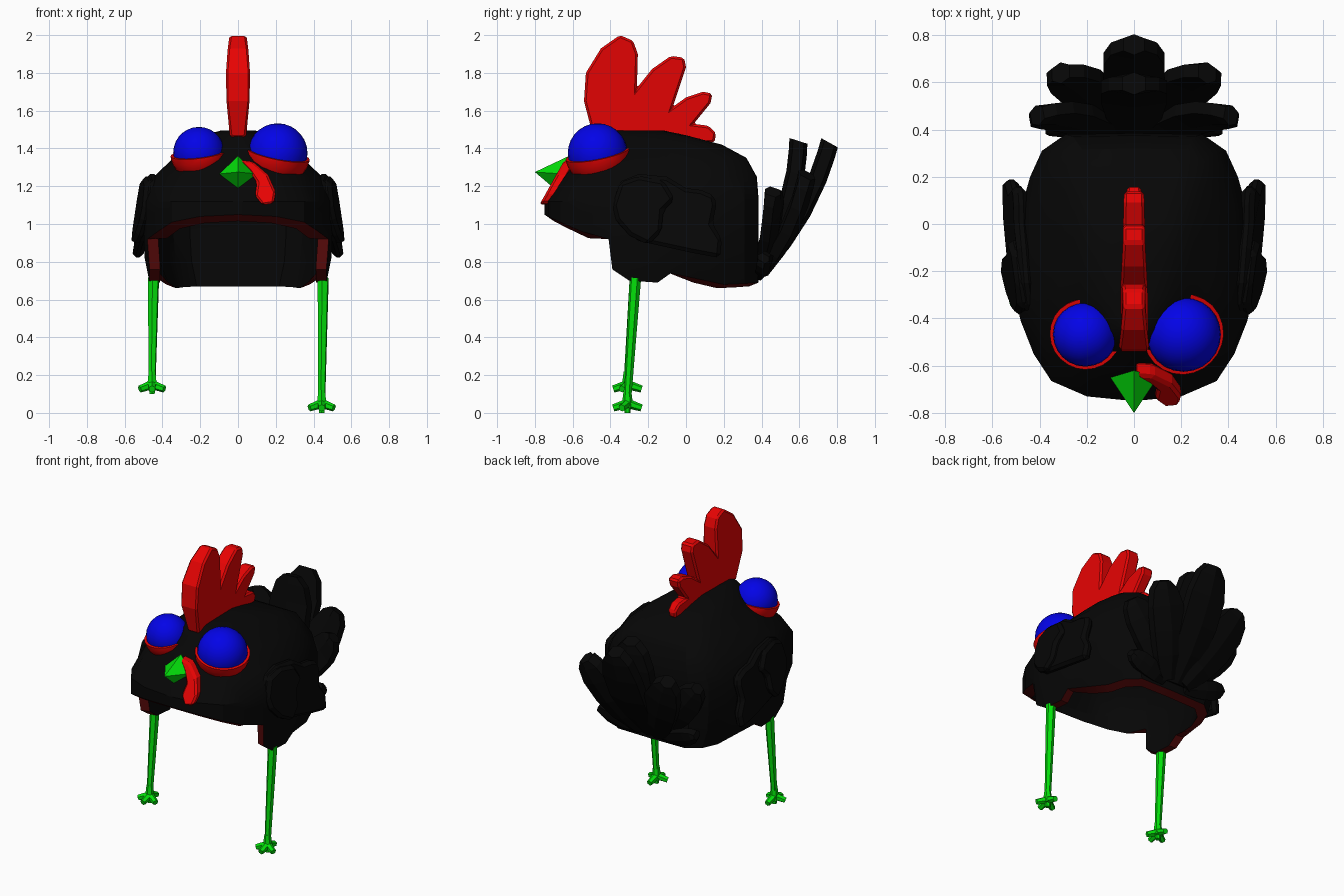
import bpy, bmesh, math
from mathutils import Vector

if "Cube" in bpy.data.objects:
    bpy.data.objects.remove(bpy.data.objects["Cube"], do_unlink=True)


def material(name, r, g, b):
    m = bpy.data.materials.new(name)
    m.use_nodes = True
    m.diffuse_color = (r, g, b, 1)
    m.node_tree.nodes["Principled BSDF"].inputs["Base Color"].default_value = (r, g, b, 1)
    return m


BLACK = material("black", .002, .002, .002)
RED = material("red", .8, .001, .001)
DARK_RED = material("dark_red", .1, .003, .003)
GREEN = material("green", .001, .75, .003)
BLUE = material("blue", .001, .001, .8)


def finish(name, bm, *mats, smooth=None, bevel=0):
    bmesh.ops.recalc_face_normals(bm, faces=bm.faces)
    mesh = bpy.data.meshes.new(name)
    bm.to_mesh(mesh)
    bm.free()
    ob = bpy.data.objects.new(name, mesh)
    bpy.context.collection.objects.link(ob)
    for m in mats:
        mesh.materials.append(m)
    if bevel:
        mod = ob.modifiers.new("bevel", "BEVEL")
        mod.width, mod.segments, mod.limit_method = bevel, 1, "ANGLE"
    if smooth:
        bpy.ops.object.select_all(action="DESELECT")
        ob.select_set(True)
        bpy.context.view_layer.objects.active = ob
        bpy.ops.object.shade_smooth_by_angle(angle=math.radians(smooth))


def loft(bm, rings):
    """Skin a list of point rings, cap both ends, return the side faces by band."""
    rings = [[bm.verts.new(p) for p in ring] for ring in rings]
    bands = []
    for a, b in zip(rings, rings[1:]):
        bands.append([bm.faces.new((a[i - 1], a[i], b[i], b[i - 1])) for i in range(len(a))])
    bm.faces.new(rings[0])
    bm.faces.new(rings[-1])
    return bands


def plate(name, outline, place, mat, bevel=.012):
    """Closed slab: place(u, v, side) puts each outline point on side -1 or 1."""
    bm = bmesh.new()
    loft(bm, [[place(u, v, s) for u, v in outline] for s in (-1, 1)])
    finish(name, bm, mat, bevel=bevel)


def add_tube(bm, p, q, r1, r2, sides=6):
    p, q = Vector(p), Vector(q)
    rot = (q - p).to_track_quat("Z", "Y").to_matrix().to_4x4()
    rot.translation = (p + q) / 2
    bmesh.ops.create_cone(bm, cap_ends=True, segments=sides, radius1=r1, radius2=r2,
                          depth=(q - p).length, matrix=rot)


# Body: hollow shell, plan points are (y, half width, height of the lower edge)
FRONT, BACK, WAIST = -.75, .385, 1.12
half = [(FRONT, 0, 1.05), (-.73, .2, 1.04), (-.665, .35, 1.01), (-.55, .425, .96),
        (-.41, .48, .92), (-.39, .485, .76), (-.3, .5, .7), (-.15, .5, .69),
        (-.08, .495, .74), (.06, .48, .71), (.2, .44, .68), (.31, .39, .685),
        (.38, .29, .69), (BACK, 0, .69)]
plan = half + [(y, -x, z) for y, x, z in half[-2:0:-1]]
# Upper rings: height, width scale, front y, back y
upper = [(WAIST, 1, -.75, .385), (1.25, .89, -.66, .375), (1.35, .76, -.575, .32),
         (1.42, .6, -.515, .19), (1.47, .44, -.48, 0), (1.495, .22, -.44, -.12)]
MID = (FRONT + BACK) / 2


def shell(inner):
    """Rings from the lower edge to the crown, outside or one wall thickness inside."""
    kx, ky, lift = (.88, .91, .05) if inner else (1, 1, 0)
    rings = []
    for t in (0, .3, .65):
        ring = []
        for y, x, low in plan:
            if inner:
                low -= .035 if y < -.5 else .02 if y > 0 else 0
            z = low + (WAIST - low) * t
            tuck = (.8 if y > 0 else .4) * max(0, .85 - z)
            ring.append((x * kx * (1 - tuck), MID + (y - MID) * ky, z))
        rings.append(ring)
    for z, w, y0, y1 in upper:
        ring = []
        for y, x, low in plan:
            along = (y - FRONT) / (BACK - FRONT)
            pinch = 2.2 * max(0, z - 1.25) * (1 - along)  # narrow brow between the eyes
            yy = y0 + along * (y1 - y0)
            ring.append((x * w * kx * (1 - pinch), MID + (yy - MID) * ky, z - lift))
        rings.append(ring)
    return rings


bm = bmesh.new()
outside = shell(False)
bands = loft(bm, outside[::-1] + shell(True))
for f in bands[len(outside) - 1]:
    f.material_index = 1
finish("body_shell", bm, BLACK, DARK_RED, smooth=30)

# Comb, thinner toward the back, the root and the top
comb = [(-.49, 1.46), (-.54, 1.65), (-.53, 1.8), (-.45, 1.93), (-.35, 2), (-.28, 1.97),
        (-.255, 1.9), (-.26, 1.72), (-.18, 1.82), (-.08, 1.89), (-.01, 1.88), (0, 1.83),
        (-.07, 1.62), (.0, 1.67), (.09, 1.7), (.14, 1.69), (.13, 1.64), (.04, 1.53),
        (.12, 1.52), (.16, 1.48), (.15, 1.43), (-.3, 1.44)]
plate("comb", comb,
      lambda y, z, s: (s * (.048 - .035 * y) * (1 - 4 * (z - 1.75) ** 2), y, z), RED, .012)

# Beak: four-sided point
bm = bmesh.new()
tip = bm.verts.new((0, -.8, 1.275))
base = [bm.verts.new(p) for p in ((.1, -.65, 1.265), (0, -.62, 1.36),
                                  (-.1, -.65, 1.265), (0, -.7, 1.19))]
bm.faces.new(base)
for i in range(4):
    bm.faces.new((tip, base[i], base[i - 1]))
finish("beak", bm, GREEN)

# Wattle hanging on one side of the beak
wattle = [(0, 1.34), (.08, 1.33), (.16, 1.26), (.2, 1.17), (.19, 1.11), (.13, 1.1),
          (.09, 1.15), (.1, 1.22), (.06, 1.28)]
plate("wattle", wattle, lambda x, z, s: (x, -.605 - .56 * (1.35 - z) + s * .032, z), RED)


# Eyes and lids: spheres sliced by a plane that dips forward and outward
def cap(name, centre, r, normal, top, bottom, mat):
    bm = bmesh.new()
    bmesh.ops.create_uvsphere(bm, u_segments=24, v_segments=14, radius=r)
    for height, sign in ((top, 1), (bottom, -1)):
        geom = bm.verts[:] + bm.edges[:] + bm.faces[:]
        cut = bmesh.ops.bisect_plane(bm, geom=geom, plane_co=normal * height,
                                     plane_no=normal * sign, clear_outer=True)["geom_cut"]
        bmesh.ops.contextual_create(bm, geom=[e for e in cut if isinstance(e, bmesh.types.BMEdge)])
    bmesh.ops.translate(bm, verts=bm.verts, vec=centre)
    finish(name, bm, mat, smooth=35)


for side, sign, x, r, z, tilt in (("left", 1, .21, .158, 1.375, .2),
                                  ("right", -1, -.207, .136, 1.378, .12)):
    n = Vector((tilt * sign, -.2, 1)).normalized()
    c = Vector((x, -.468, z))
    cap(side + "_eye", c, r, n, r * .999, -.06, BLUE)
    cap(side + "_eyelid", c, r + .016, n, -.002, -.08, RED)

# Wings: a feathered slab with a raised shoulder on top
wing = [(-.4, 1.1), (-.36, 1.22), (-.25, 1.265), (-.1, 1.25), (0, 1.19), (.08, 1.18),
        (.15, 1.15), (.16, 1.1), (.14, 1.0), (.19, .92), (.18, .82), (.02, .85),
        (-.25, .91), (-.37, 1.0)]
shoulder = [(-.39, 1.1), (-.35, 1.22), (-.25, 1.255), (-.12, 1.23), (-.06, 1.13),
            (-.12, 1.07), (-.13, .96), (-.2, .89), (-.3, .94), (-.37, 1.02)]
for side, sign in (("left", 1), ("right", -1)):
    for part, outline, mid, thick in (("wing", wing, .512, .03), ("shoulder", shoulder, .532, .03)):
        plate(f"{side}_{part}", outline,
              lambda y, z, s: (sign * (mid + s * thick - .15 * (z - .95)
                                       - .2 * max(0, -.2 - y)), y, z), BLACK, .02)

# Tail feathers fanned from the lower back, bowed outward
ref = Vector((0, .86, -.5))


def feather(name, root, tip, width, thick, bow):
    root, tip = Vector(root), Vector(tip)
    d = tip - root
    side = d.cross(ref).normalized()
    n = side.cross(d).normalized()
    rings = []
    for u, v in ((.5, 0), (.85, .25), (1, .5), (1, .75), (.75, .92), (.35, 1)):
        c = root + d * v + n * bow * 4 * v * (1 - v)
        rings.append([c + side * u * width * a + n * thick * b
                      for a, b in ((-1, -.6), (0, -1), (1, -.6), (1, .6), (0, 1), (-1, .6))])
    bm = bmesh.new()
    loft(bm, rings)
    finish(name, bm, BLACK)


feather("tail_back_centre", (0, .38, .75), (0, .76, 1.43), .13, .05, .05)
feather("tail_front_centre", (0, .39, .8), (0, .595, 1.44), .14, .05, .05)
for side, s in (("left", 1), ("right", -1)):
    feather(side + "_tail_back_upper", (.06 * s, .39, .75), (.31 * s, .64, 1.26), .115, .05, .04)
    feather(side + "_tail_back_lower", (.08 * s, .38, .74), (.37 * s, .41, .82), .06, .035, .02)
    feather(side + "_tail_front_side", (.08 * s, .38, .78), (.41 * s, .46, 1.17), .1, .045, .03)

# Legs with four-toed feet; one hangs lower than the other
for side, x, drop in (("left", .443, 0), ("right", -.455, .1)):
    bm = bmesh.new()
    ankle = Vector((x, -.31, drop + .07))
    add_tube(bm, (x + .008, -.268, .715), ankle, .031, .02)
    add_tube(bm, ankle + Vector((0, 0, .05)), ankle - Vector((0, 0, .045)), .02, .032)
    for dx, dy in ((.065, -.03), (-.065, -.03), (0, -.075), (0, .075)):
        add_tube(bm, ankle - Vector((0, 0, .02)), (x + dx, -.31 + dy, drop + .026), .025, .019)
    add_tube(bm, ankle, (x, -.31, drop), .022, .016)
    finish(side + "_leg", bm, GREEN)
